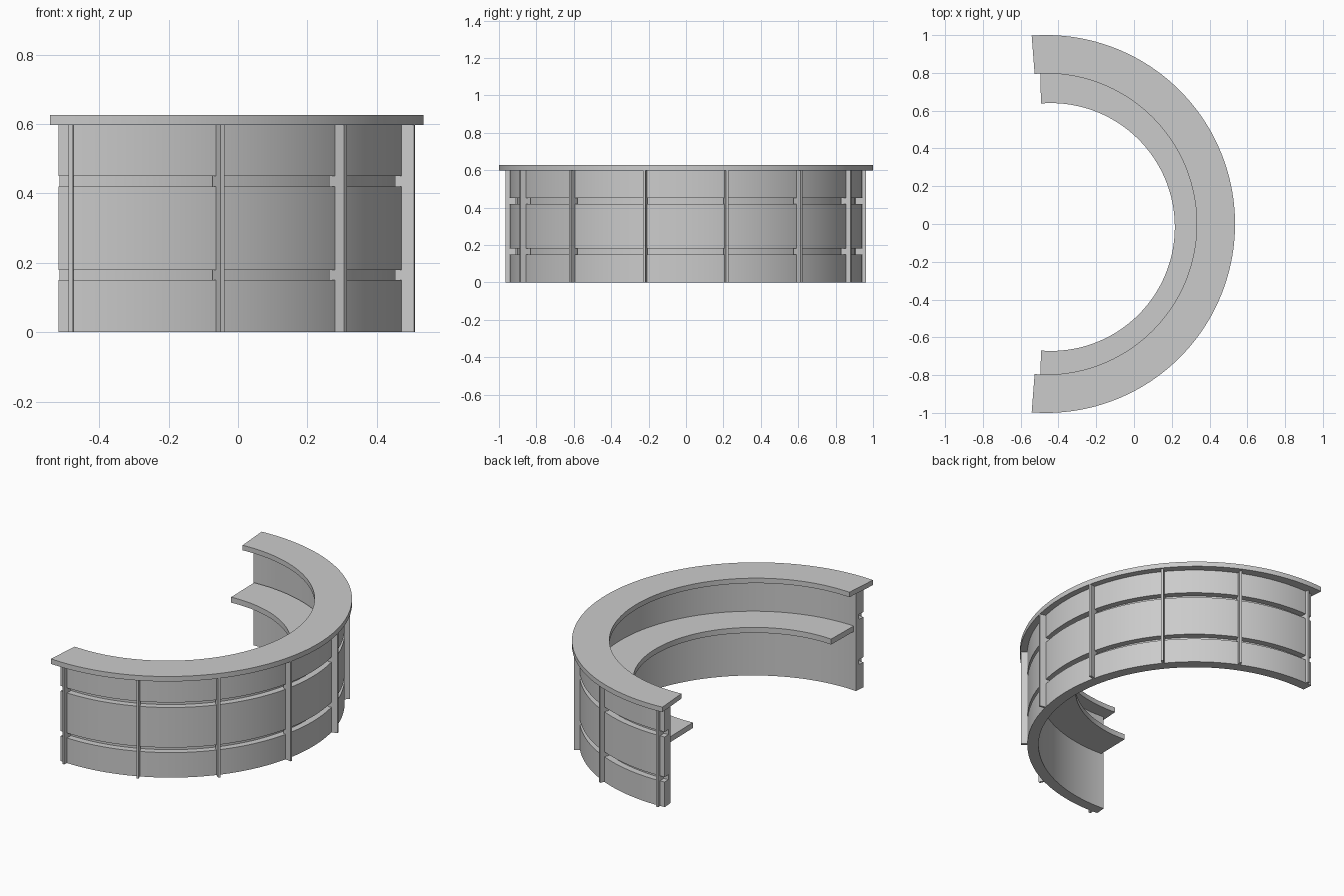
import bpy, bmesh
from math import radians, sin, cos

if "Cube" in bpy.data.objects:
    bpy.data.objects.remove(bpy.data.objects["Cube"])

SEG = 96


def arc_sweep(name, profile, centre, end_deg):
    """Sweep a closed (radius, z) profile around an open arc facing +x.
    end_deg(r) gives the half angle of the arc at a radius."""
    bm = bmesh.new()
    rings = []
    for i in range(SEG + 1):
        t = -1 + 2 * i / SEG
        ring = []
        for r, z in profile:
            a = radians(end_deg(r)) * t
            ring.append(bm.verts.new((centre[0] + r * cos(a), centre[1] + r * sin(a), z)))
        rings.append(ring)
    n = len(profile)
    for a, b in zip(rings, rings[1:]):
        for k in range(n):
            bm.faces.new((a[k], a[(k + 1) % n], b[(k + 1) % n], b[k]))
    bm.faces.new(rings[0])
    bm.faces.new(rings[-1][::-1])
    return finish(name, bm, True)


def finish(name, bm, smooth=False):
    bmesh.ops.recalc_face_normals(bm, faces=bm.faces)
    me = bpy.data.meshes.new(name)
    bm.to_mesh(me)
    bm.free()
    ob = bpy.data.objects.new(name, me)
    bpy.context.collection.objects.link(ob)
    if smooth:
        bpy.ops.object.select_all(action='DESELECT')
        ob.select_set(True)
        bpy.context.view_layer.objects.active = ob
        bpy.ops.object.shade_smooth_by_angle(angle=radians(30))
    return ob


def rect(r0, r1, z0, z1):
    return [(r0, z0), (r1, z0), (r1, z1), (r0, z1)]


# Counter top slab
arc_sweep("counter_top", rect(0.797, 1.0, 0.597, 0.627), (-0.465, 0), lambda r: 94.4)

# Curved front wall with two horizontal grooves on its outer face
R_IN, R_GROOVE, R_OUT = 0.88, 0.905, 0.943
wall = [(R_IN, 0), (R_OUT, 0)]
for z0, z1 in ((0.15, 0.18), (0.42, 0.45)):
    wall += [(R_OUT, z0), (R_GROOVE, z0), (R_GROOVE, z1), (R_OUT, z1)]
wall += [(R_OUT, 0.597), (R_IN, 0.597)]
arc_sweep("front_wall", wall, (-0.445, 0), lambda r: 94.4)

# Inner work shelf, with ends cut almost straight
arc_sweep("inner_shelf", rect(0.656, 0.88, 0.352, 0.385), (-0.44, -0.016),
          lambda r: 94.6 - (r - 0.656) * 4)

# Vertical trim posts set around the wall
for i in range(8):
    ang = radians(-93.1 + 26.6 * i)
    bm = bmesh.new()
    bmesh.ops.create_cube(bm, size=1)
    for v in bm.verts:
        r = 0.9365 + v.co.x * 0.057
        t = v.co.y * 0.013
        z = (v.co.z + 0.5) * 0.597
        v.co = (-0.43 + r * cos(ang) - t * sin(ang),
                -0.002 + r * sin(ang) + t * cos(ang), z)
    finish("trim_post_%d" % (i + 1), bm)
